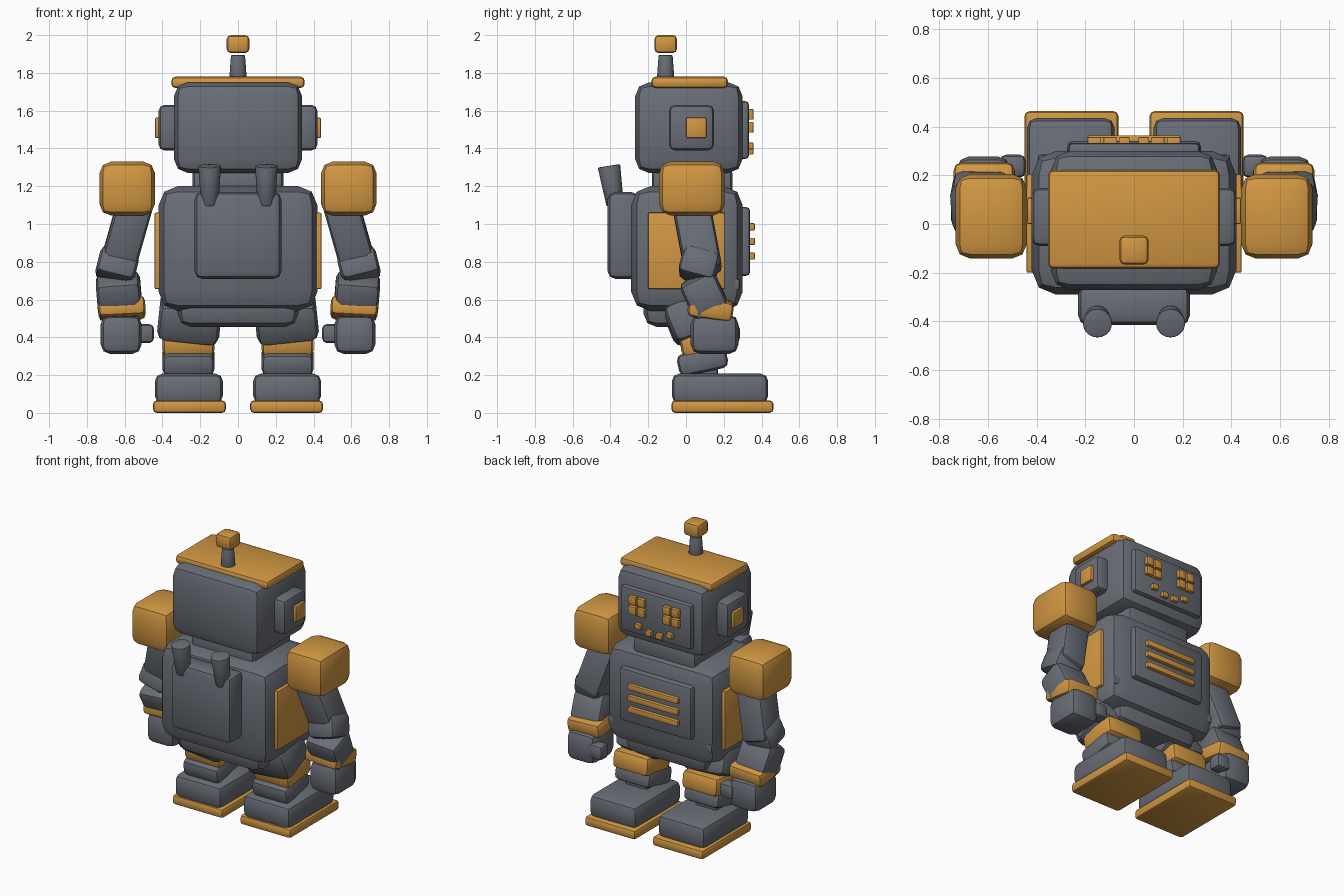
import bpy, math
from mathutils import Vector

cube = bpy.data.objects.get("Cube")
if cube:
    bpy.data.objects.remove(cube, do_unlink=True)


def make_material(name, rgb):
    m = bpy.data.materials.new(name)
    m.use_nodes = True
    m.diffuse_color = (*rgb, 1)
    m.node_tree.nodes["Principled BSDF"].inputs["Base Color"].default_value = (*rgb, 1)
    return m


GREY = make_material("slate grey", (0.14, 0.153, 0.18))
ORANGE = make_material("amber orange", (0.64, 0.31, 0.055))


def finish(ob, name, mat, bevel):
    ob.name = name
    ob.data.materials.append(mat)
    bpy.ops.object.transform_apply(location=False, rotation=False, scale=True)
    if bevel:
        b = ob.modifiers.new("Bevel", "BEVEL")
        b.width = bevel
        b.segments = 2
        b.limit_method = "ANGLE"
        bpy.ops.object.modifier_apply(modifier="Bevel")
    bpy.ops.object.shade_smooth_by_angle(angle=math.radians(32))
    return ob


def box(name, mat, x, y, z, bevel=0.02, tilt=(0, 0, 0)):
    """Bevelled box from its low and high limits on each axis."""
    lims = (x, y, z)
    bpy.ops.mesh.primitive_cube_add(size=1, location=[sum(l) / 2 for l in lims],
                                    rotation=[math.radians(a) for a in tilt])
    ob = bpy.context.object
    ob.scale = [l[1] - l[0] for l in lims]
    return finish(ob, name, mat, bevel)


def limb(name, mat, start, end, width, depth, bevel):
    """Bevelled box whose long axis runs from start to end."""
    a, b = Vector(start), Vector(end)
    bpy.ops.mesh.primitive_cube_add(size=1, location=(a + b) / 2)
    ob = bpy.context.object
    d = b - a
    ob.rotation_euler = Vector((0, 0, 1)).rotation_difference(-d).to_euler()
    ob.scale = (width, depth, d.length)
    return finish(ob, name, mat, bevel)


def cone(name, mat, start, end, r1, r2):
    a, b = Vector(start), Vector(end)
    bpy.ops.mesh.primitive_cone_add(vertices=24, radius1=r1, radius2=r2,
                                    depth=(b - a).length, location=(a + b) / 2)
    ob = bpy.context.object
    ob.rotation_euler = Vector((0, 0, 1)).rotation_difference(b - a).to_euler()
    return finish(ob, name, mat, 0.006)


def sym(r):
    return (-r, r)


# Head, neck and antenna
box("head", GREY, sym(0.34), (-0.27, 0.30), (1.27, 1.75), 0.075)
box("head_cap", ORANGE, sym(0.353), (-0.183, 0.222), (1.72, 1.78), 0.022)
box("neck", GREY, sym(0.24), (-0.18, 0.245), (1.14, 1.30), 0.03)
cone("antenna_stem", GREY, (0, -0.108, 1.76), (0, -0.108, 1.895), 0.047, 0.037)
box("antenna_tip", ORANGE, sym(0.06), (-0.167, -0.048), (1.905, 2.0), 0.022)

# Face
box("face_plate", GREY, sym(0.27), (0.27, 0.333), (1.345, 1.65), 0.018)
for side in (-1, 1):
    for col in (-1, 1):
        cx = side * 0.13 + col * 0.033
        for cz in (1.512, 1.58):
            box("eye_tile", ORANGE, (cx - 0.028, cx + 0.028), (0.32, 0.357),
                (cz - 0.028, cz + 0.028), 0.004)
    for cx, cz in ((0.04, 1.386), (0.12, 1.413)):
        cx *= side
        box("mouth_tile", ORANGE, (cx - 0.022, cx + 0.022), (0.32, 0.357),
            (cz - 0.018, cz + 0.018), 0.004)

# Torso and pelvis
box("torso", GREY, sym(0.42), (-0.29, 0.30), (0.54, 1.20), 0.10)
box("pelvis", GREY, sym(0.32), (-0.225, 0.24), (0.455, 0.66), 0.07)
box("chest_plate", GREY, sym(0.275), (0.27, 0.34), (0.725, 1.09), 0.022)
for cz in (0.83, 0.908, 0.985):
    box("chest_stripe", ORANGE, sym(0.19), (0.32, 0.364), (cz - 0.019, cz + 0.019), 0.005)

# Backpack
box("backpack", GREY, sym(0.23), (-0.415, -0.25), (0.71, 1.17), 0.04)

# Mirrored parts
for s, label in ((1, "left"), (-1, "right")):
    def pair(name, mat, x, *args, tilt=(0, 0, 0)):
        lo_hi = sorted((x[0] * s, x[1] * s))
        return box(label + "_" + name, mat, lo_hi, *args,
                   tilt=(tilt[0], tilt[1] * s, tilt[2] * s))

    def arm(name, mat, a, b, *args):
        return limb(label + "_" + name, mat, (a[0] * s, *a[1:]), (b[0] * s, *b[1:]), *args)

    # Ears, side panels, exhausts
    pair("ear", GREY, (0.30, 0.42), (-0.09, 0.148), (1.39, 1.63), 0.03)
    pair("ear_button", ORANGE, (0.40, 0.44), (0.0, 0.108), (1.455, 1.563), 0.008)
    pair("side_panel", ORANGE, (0.38, 0.442), (-0.2, 0.205), (0.655, 1.06), 0.008)
    pair("torso_stud", GREY, (0.345, 0.395), (0.23, 0.285), (0.65, 0.71), 0.012)
    cone(label + "_exhaust", GREY, (0.15 * s, -0.375, 1.10), (0.15 * s, -0.408, 1.308),
         0.046, 0.06)

    # Arm
    pair("shoulder", ORANGE, (0.44, 0.733), (-0.142, 0.205), (1.045, 1.33), 0.06)
    arm("upper_arm", GREY, (0.535, 0.02, 1.14), (0.648, 0.095, 0.74), 0.19, 0.20, 0.035)
    pair("elbow", GREY, (0.535, 0.745), (-0.03, 0.17), (0.70, 0.86), 0.04, tilt=(-15, -14, 0))
    arm("forearm", GREY, (0.638, 0.05, 0.72), (0.622, 0.14, 0.53), 0.235, 0.20, 0.04)
    pair("cuff", ORANGE, (0.49, 0.74), (0.01, 0.25), (0.50, 0.605), 0.03, tilt=(-8, 3, 0))
    pair("hand", GREY, (0.51, 0.727), (0.025, 0.278), (0.312, 0.52), 0.05)
    pair("thumb", GREY, (0.445, 0.55), (0.19, 0.285), (0.37, 0.47), 0.025)

    # Leg
    pair("thigh", GREY, (0.09, 0.42), (-0.10, 0.18), (0.395, 0.61), 0.05, tilt=(22, -6, 0))
    pair("knee", ORANGE, (0.125, 0.40), (-0.03, 0.24), (0.31, 0.44), 0.035, tilt=(8, 0, 0))
    pair("shin", GREY, (0.125, 0.40), (-0.045, 0.22), (0.215, 0.335), 0.035, tilt=(12, 0, 0))
    pair("ankle", GREY, (0.18, 0.35), (0.0, 0.17), (0.18, 0.28), 0.02)
    pair("foot", GREY, (0.08, 0.44), (-0.075, 0.435), (0.05, 0.208), 0.04)
    pair("sole", ORANGE, (0.064, 0.45), (-0.077, 0.463), (0.0, 0.066), 0.02)
